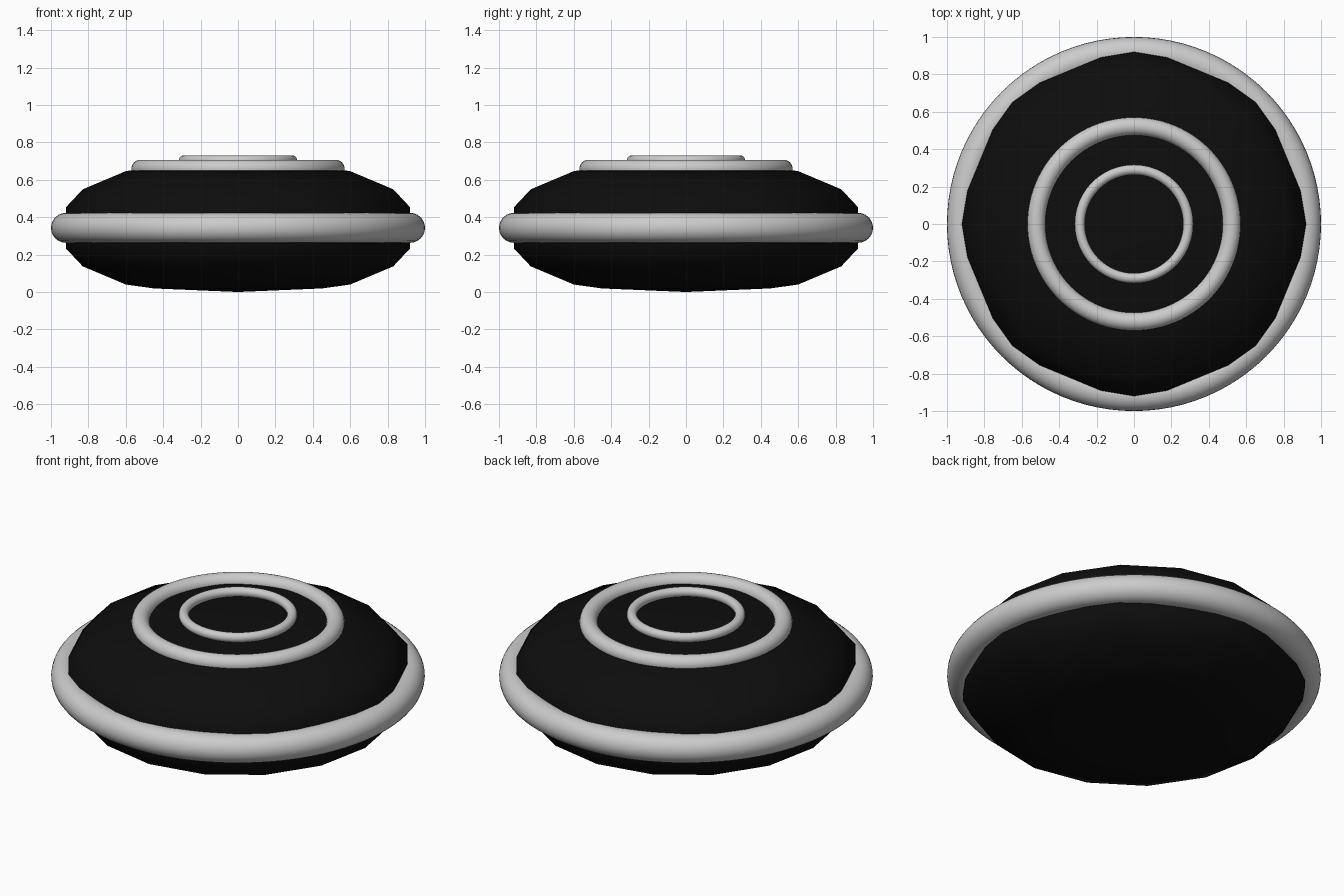
import bpy, bmesh, math

if "Cube" in bpy.data.objects:
    bpy.data.objects.remove(bpy.data.objects["Cube"])

MID_Z = 0.343

black = bpy.data.materials.new("black")
black.diffuse_color = (0.004, 0.004, 0.004, 1)
black.use_nodes = True
black.node_tree.nodes["Principled BSDF"].inputs["Base Color"].default_value = black.diffuse_color


def ring(name, major, minor, z):
    bpy.ops.mesh.primitive_torus_add(major_segments=96, minor_segments=24,
                                     major_radius=major, minor_radius=minor,
                                     location=(0, 0, z))
    ob = bpy.context.object
    ob.name = name
    bpy.ops.object.shade_smooth()
    return ob


# Cushion-shaped faceted body: hull over mirrored rings of points
# (radius, height from the middle, sides, starting angle in degrees)
levels = [
    (0.92, 0.11, 8, 0),
    (0.908, 0.10, 16, 11.25),
    (0.83, 0.206, 16, 0),
    (0.60, 0.303, 16, 0),
    (0.45, 0.324, 8, 0),
]
bm = bmesh.new()
for s in (1, -1):
    bm.verts.new((0, 0, s * MID_Z))
    for r, h, n, start in levels:
        for i in range(n):
            a = math.radians(start) + 2 * math.pi * i / n
            bm.verts.new((r * math.cos(a), r * math.sin(a), s * h))
res = bmesh.ops.convex_hull(bm, input=bm.verts[:])
loose = [v for v in bm.verts if not v.link_faces]
bmesh.ops.delete(bm, geom=loose, context='VERTS')
bmesh.ops.recalc_face_normals(bm, faces=bm.faces[:])
me = bpy.data.meshes.new("body")
bm.to_mesh(me)
bm.free()
me.materials.append(black)
body = bpy.data.objects.new("body", me)
body.location.z = MID_Z
bpy.context.collection.objects.link(body)
me.polygons.foreach_set("use_smooth", [True] * len(me.polygons))

# Rings: thick rim around the middle, two thinner ones on top
ring("rim_ring", 0.92, 0.08, MID_Z)
ring("outer_top_ring", 0.522, 0.048, 0.659)
ring("inner_top_ring", 0.29, 0.027, 0.703)
